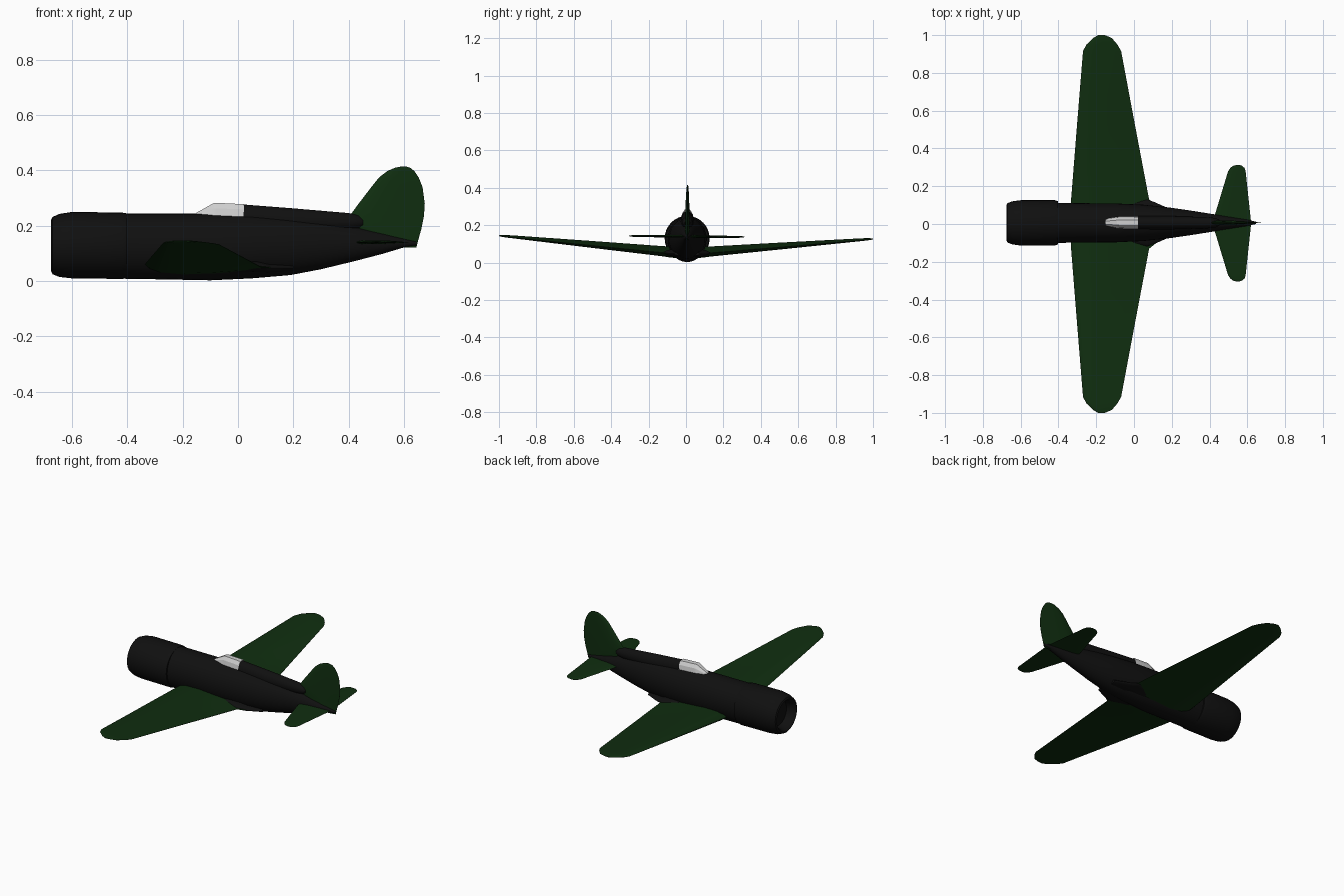
import bpy
import bmesh
import math
from mathutils import Matrix, Vector

cube = bpy.data.objects.get("Cube")
if cube:
    bpy.data.objects.remove(cube, do_unlink=True)


def material(name, colour, roughness=0.7):
    mat = bpy.data.materials.new(name)
    mat.use_nodes = True
    mat.diffuse_color = colour
    shader = mat.node_tree.nodes["Principled BSDF"]
    shader.inputs["Base Color"].default_value = colour
    shader.inputs["Roughness"].default_value = roughness
    return mat


BLACK = material("matte black", (0.005, 0.005, 0.005, 1))
GREEN = material("dark green", (0.005, 0.027, 0.005, 1))
GLASS = material("pale canopy grey", (0.62, 0.62, 0.62, 1))

# The whole aircraft rolls very slightly about its long axis
PIVOT = Matrix.Translation((0, 0, 0.13))
ROLL = PIVOT @ Matrix.Rotation(math.radians(-0.5), 4, 'X') @ PIVOT.inverted()
BODY_SHIFT = 0.006


def loft(name, rings, mat, shift=BODY_SHIFT, angle=35):
    """Skin a list of equal-length point rings and cap both ends."""
    bm = bmesh.new()
    loops = [[bm.verts.new(p) for p in ring] for ring in rings]
    count = len(loops[0])
    for a, b in zip(loops, loops[1:]):
        for i in range(count):
            j = (i + 1) % count
            bm.faces.new((a[i], a[j], b[j], b[i]))
    bm.faces.new(loops[0])
    bm.faces.new(loops[-1])
    bmesh.ops.recalc_face_normals(bm, faces=bm.faces)
    bm.transform(Matrix.Translation((0, shift, 0)) @ ROLL)
    mesh = bpy.data.meshes.new(name)
    bm.to_mesh(mesh)
    bm.free()
    mesh.materials.append(mat)
    obj = bpy.data.objects.new(name, mesh)
    bpy.context.collection.objects.link(obj)
    bpy.ops.object.select_all(action='DESELECT')
    obj.select_set(True)
    bpy.context.view_layer.objects.active = obj
    bpy.ops.object.shade_smooth_by_angle(angle=math.radians(angle))
    return obj


def oval(x, half_width, bottom, top, sides=32):
    mid, half = (bottom + top) / 2, (top - bottom) / 2
    turn = math.tau / sides
    return [Vector((x, half_width * math.cos(i * turn), mid + half * math.sin(i * turn)))
            for i in range(sides)]


def body(name, sections, mat):
    return loft(name, [oval(*s) for s in sections], mat)


def aerofoil(lead, trail, half_thick):
    """Closed section as (chord position, thickness offset) pairs."""
    shape = [(0, 0), (0.03, 0.45), (0.12, 0.85), (0.3, 1), (0.55, 0.75), (0.8, 0.35), (1, 0.04)]
    upper = [(lead + (trail - lead) * c, half_thick * t) for c, t in shape]
    lower = [(x, -t) for x, t in reversed(upper[1:])]
    return upper + lower


# Engine cowling with a recessed front opening
body("engine_cowling", [
    (-0.62, 0.075, 0.053, 0.203),
    (-0.66, 0.082, 0.046, 0.210),
    (-0.675, 0.094, 0.034, 0.222),
    (-0.670, 0.104, 0.025, 0.232),
    (-0.645, 0.114, 0.015, 0.243),
    (-0.60, 0.12, 0.010, 0.250),
    (-0.42, 0.12, 0.008, 0.248),
    (-0.402, 0.114, 0.010, 0.245),
    (-0.40, 0.095, 0.03, 0.22)], BLACK)

# Main fuselage tapering to the tail
body("fuselage", [
    (-0.43, 0.106, 0.009, 0.244),
    (-0.25, 0.104, 0.006, 0.244),
    (-0.10, 0.103, 0.003, 0.244),
    (0.05, 0.096, 0.010, 0.239),
    (0.19, 0.081, 0.022, 0.228),
    (0.30, 0.065, 0.043, 0.215),
    (0.42, 0.046, 0.072, 0.196),
    (0.52, 0.030, 0.098, 0.174),
    (0.60, 0.017, 0.122, 0.153),
    (0.645, 0.006, 0.130, 0.142)], BLACK)

# Raised spine behind the canopy
body("fuselage_spine", [
    (0.02, 0.035, 0.175, 0.277),
    (0.20, 0.035, 0.172, 0.263),
    (0.40, 0.029, 0.184, 0.246),
    (0.435, 0.024, 0.190, 0.239),
    (0.452, 0.014, 0.198, 0.226)], BLACK)

# Fairing where the wing trailing edge meets the body
body("wing_fairing", [
    (-0.02, 0.105, 0.025, 0.085),
    (0.07, 0.125, 0.030, 0.075),
    (0.11, 0.110, 0.028, 0.065),
    (0.20, 0.070, 0.034, 0.060)], BLACK)

# Faceted canopy: raked windscreen followed by a sliding hood
canopy_rings = []
for x, base, shoulder, roof, low, mid, top in [
        (-0.152, 0.022, 0.015, 0.008, 0.235, 0.242, 0.246),
        (-0.090, 0.032, 0.026, 0.013, 0.230, 0.262, 0.281),
        (-0.080, 0.033, 0.027, 0.014, 0.229, 0.263, 0.283),
        (0.021, 0.035, 0.029, 0.015, 0.226, 0.259, 0.278)]:
    half = [(base, low), (shoulder, mid), (roof, top)]
    ring = half + [(-y, z) for y, z in reversed(half)]
    canopy_rings.append([(x, y, z) for y, z in ring])
loft("canopy", canopy_rings, GLASS, angle=15)

# Main wings and tailplanes: (span, leading x, trailing x, half thickness)
WING = [(0.0, -0.34, 0.13, 0.030), (0.09, -0.335, 0.13, 0.029), (0.13, -0.333, 0.08, 0.027),
        (0.52, -0.302, 0.006, 0.018), (0.915, -0.270, -0.068, 0.008),
        (0.95, -0.252, -0.088, 0.007), (0.985, -0.215, -0.118, 0.005),
        (1.0, -0.19, -0.155, 0.002)]
TAIL = [(0.0, 0.415, 0.62, 0.007), (0.05, 0.43, 0.615, 0.007), (0.275, 0.498, 0.591, 0.005),
        (0.293, 0.510, 0.585, 0.004), (0.304, 0.525, 0.572, 0.003), (0.308, 0.54, 0.56, 0.001)]

for side, label in ((1, "rear"), (-1, "front")):
    wing, tail = [], []
    for span, lead, trail, thick in WING:
        height = 0.048 + 0.087 * span
        # Slight nose-up setting along the chord
        wing.append([(x, side * span, height + t - 0.03 * (x + 0.17))
                     for x, t in aerofoil(lead, trail, thick)])
    for span, lead, trail, thick in TAIL:
        tail.append([(x, side * span, 0.14 + t) for x, t in aerofoil(lead, trail, thick)])
    loft(label + "_side_wing", wing, GREEN, shift=0)
    loft(label + "_side_tailplane", tail, GREEN, shift=0.004)

# Rounded upright tail fin: (height, leading x, trailing x, half thickness)
FIN = [(0.122, 0.56, 0.645, 0.008), (0.15, 0.46, 0.652, 0.012), (0.19, 0.42, 0.663, 0.013),
       (0.235, 0.403, 0.672, 0.013), (0.28, 0.436, 0.675, 0.011), (0.34, 0.482, 0.667, 0.009),
       (0.375, 0.510, 0.653, 0.007), (0.398, 0.540, 0.637, 0.005),
       (0.410, 0.568, 0.622, 0.004), (0.414, 0.588, 0.608, 0.002)]
loft("tail_fin", [[(x, t, z) for x, t in aerofoil(lead, trail, thick)]
                  for z, lead, trail, thick in FIN], GREEN)
